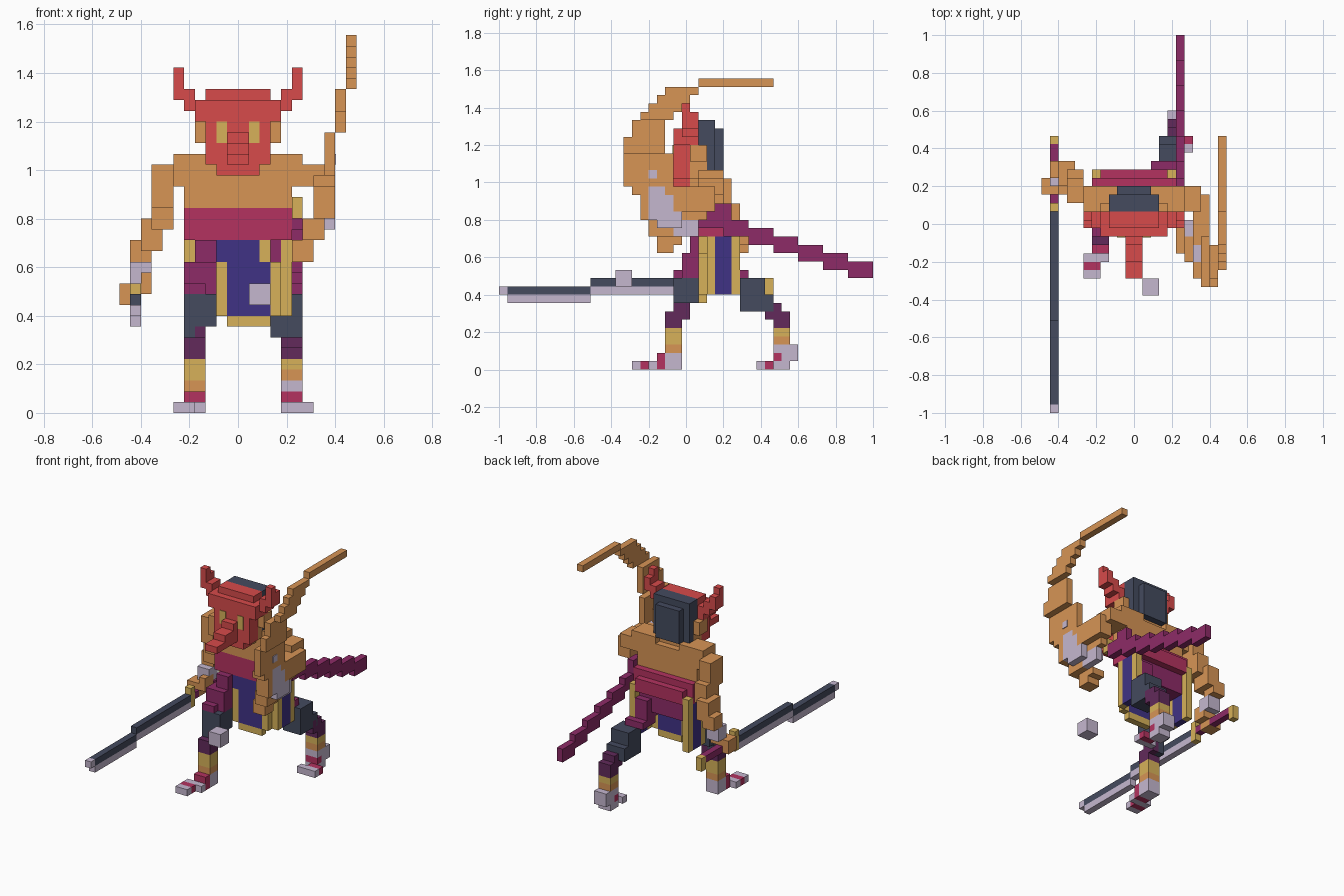
import bpy
import bmesh

UNIT = 2 / 45  # edge of one grid cell

cube = bpy.data.objects.get("Cube")
if cube:
    bpy.data.objects.remove(cube, do_unlink=True)


def material(name, red, green, blue):
    """Flat material from display-space colour, stored as linear."""
    mat = bpy.data.materials.new(name)
    colour = [(c / 255) ** 2.2 for c in (red, green, blue)] + [1]
    mat.use_nodes = True
    mat.diffuse_color = colour
    mat.node_tree.nodes["Principled BSDF"].inputs["Base Color"].default_value = colour
    return mat


skin = material("tan skin", 214, 147, 86)
red = material("mask red", 214, 76, 76)
magenta = material("magenta sash", 178, 54, 96)
purple = material("purple cloth", 140, 47, 103)
plum = material("dark plum", 98, 46, 91)
blue = material("indigo blue", 66, 54, 132)
gold = material("gold trim", 214, 176, 90)
slate = material("dark slate", 70, 76, 95)
pale = material("pale lavender", 196, 182, 206)


def box(name, mat, xs, ys, zs):
    """One block, given as cell ranges along each axis."""
    bm = bmesh.new()
    bmesh.ops.create_cube(bm, size=1)
    for v in bm.verts:
        v.co.x = xs[v.co.x > 0] * UNIT
        v.co.y = (ys[v.co.y > 0] - 0.5) * UNIT
        v.co.z = zs[v.co.z > 0] * UNIT
    mesh = bpy.data.meshes.new(name)
    bm.to_mesh(mesh)
    bm.free()
    mesh.materials.append(mat)
    obj = bpy.data.objects.new(name, mesh)
    bpy.context.collection.objects.link(obj)


def pair(name, mat, xs, ys, zs):
    """The same block on both sides of the body."""
    box("left_" + name, mat, xs, ys, zs)
    box("right_" + name, mat, (-xs[1], -xs[0]), ys, zs)


# Torso
box("chest", skin, (-5, 5), (2, 5), (19, 23))
pair("shoulder", skin, (2, 6), (2, 5), (21, 24))
box("neck", skin, (-2, 2), (1, 4), (22, 25))
box("waist_sash", magenta, (-5, 5), (2, 6), (16, 19))
box("sash_back", magenta, (-4, 4), (6, 7), (16, 18))
box("pelvis", purple, (-4, 4), (3, 6), (13, 16))

# Hanging cloths with gold borders
box("front_cloth_top", blue, (-2, 2), (2, 3), (14, 16))
pair("front_cloth_top_edge", gold, (2, 3), (2, 3), (14, 16))
box("front_cloth", blue, (-1, 3), (2, 3), (9, 14))
box("front_cloth_hem", gold, (-1, 3), (2, 3), (8, 9))
box("front_cloth_right_edge", gold, (-2, -1), (2, 3), (9, 14))
box("front_cloth_left_edge", gold, (3, 4), (2, 3), (9, 14))
pair("side_cloth", blue, (4, 5), (4, 6), (9, 17))
pair("side_cloth_front_edge", gold, (4, 5), (3, 4), (9, 17))
pair("side_cloth_back_edge", gold, (4, 5), (6, 7), (9, 17))

# Head, hair and mask
box("head", skin, (-3, 3), (1, 3), (23, 27))
pair("ear", skin, (3, 4), (1, 3), (25, 27))
box("hair", slate, (-3, 3), (2, 4), (24, 30))
box("hair_back", slate, (-2, 2), (4, 5), (24, 29))
box("mask", red, (-3, 3), (-1, 1), (23, 29))
box("mask_crown", red, (-3, 3), (0, 2), (27, 30))
box("mask_chin", red, (-2, 2), (-1, 1), (22, 23))
pair("mask_eye", gold, (1, 2), (-1.1, -1), (25, 27))
pair("mask_brow", red, (3, 4), (-1, 2), (27, 29))
pair("horn_base", red, (4, 5), (0, 2), (28, 30))
pair("horn_bend", red, (5, 6), (0, 2), (29, 31))
pair("horn_tip", red, (5, 6), (0, 1), (31, 32))
box("nose_base", red, (-1, 1), (-2, -1), (23, 26))
box("nose_middle", red, (-1, 1), (-4, -2), (23, 25))
box("nose_tip", red, (-1, 1), (-6, -4), (23, 24))

# Right arm, swept back and down to the sword
box("right_upper_arm", skin, (-8, -6), (3, 6), (19, 23))
box("right_elbow", skin, (-8, -6), (4, 7), (17, 20))
box("right_forearm", skin, (-9, -7), (5, 8), (15, 18))
box("right_wrist", skin, (-10, -8), (6, 8), (14, 16))
box("right_cuff", pale, (-10, -8), (5, 7), (12, 14))
box("right_thumb", skin, (-9, -8), (4, 6), (11, 13))
box("right_fingers", skin, (-11, -9), (4, 6), (10, 12))

# Left arm, reaching forward
box("left_upper_arm", skin, (6, 8), (2, 5), (21, 23))
box("left_forearm", skin, (7, 9), (-1, 4), (19, 22))
box("left_wrist", skin, (7, 8), (0, 3), (18, 20))
box("left_hand", pale, (7, 8), (-1, 2), (16, 18))
box("left_thumb", pale, (6, 7), (-1, 1), (17, 18))

# Long sword
lane = (-10, -9)
box("sword_tip", pale, lane, (-22, -21), (9, 10))
box("sword_edge_outer", pale, lane, (-21, -11), (8, 9))
box("sword_spine_outer", slate, lane, (-21, -11), (9, 10))
box("sword_edge_inner", pale, lane, (-11, 2), (9, 10))
box("sword_spine_inner", slate, lane, (-11, 2), (10, 11))
box("sword_guard", gold, lane, (2, 3), (9, 12))
box("sword_grip_front", purple, lane, (3, 4), (10, 11))
box("sword_grip_back", purple, lane, (6, 10), (10, 11))
box("sword_pommel", gold, lane, (10, 11), (9, 11))

# Stepped scabbard on the left hip
for i in range(7):
    box("scabbard_step", purple, (5, 6), (2 + 3 * i, 5 + 3 * i), (17 - i, 19 - i))
box("scabbard_rise", purple, (5, 6), (4, 6), (18, 20))
box("scabbard_collar", gold, (5, 6), (1, 2), (18, 20))

# Curved blade: stacked slabs that lean outward with height
slabs = (
    ((5, 7), (-3, -1), (14, 15)),
    ((5, 7), (-3, 0), (15, 16)),
    ((6, 8), (-4, -1), (16, 18)),
    ((7, 9), (-5, -4), (18, 21)),
    ((7, 9), (-6, -4), (21, 22)),
    ((8, 9), (-7, -1), (22, 26)),
    ((9, 10), (-7, -2), (26, 28)),
    ((9, 10), (-6, -2), (28, 30)),
    ((10, 11), (-5, -1), (30, 31)),
    ((10, 11), (-4, 0), (31, 32)),
    ((10, 11), (-3, 1), (32, 33)),
    ((10, 11), (-2, 2), (33, 34)),
    ((10, 11), (2, 11), (34, 35)),
)
for xs, ys, zs in slabs:
    box("curved_blade_slab", skin, xs, ys, zs)
box("curved_blade_panel", pale, (7, 9), (-4, -2), (18, 22))
box("curved_blade_panel_back", pale, (7, 9), (-2, -1), (18, 21))
box("curved_blade_rim", skin, (7, 9), (-2, -1), (21, 22))
box("curved_blade_panel_foot", pale, (8, 9), (-3, 0), (17, 19))
box("curved_blade_spot", pale, (9, 9.1), (-4, -3), (23, 24))

# Right leg, stepping forward
box("right_hip", purple, (-4, -2), (1, 4), (13, 16))
box("right_thigh", purple, (-5, -2), (0, 3), (11, 14))
box("right_thigh_front", purple, (-5, -3), (-1, 1), (11, 12))
box("right_knee", slate, (-5, -2), (-1, 2), (8, 11))
box("right_knee_lower", slate, (-5, -4), (-1, 1), (6, 8))
box("right_shin_top", plum, (-4, -3), (-1, 1), (6, 8))
box("right_shin", plum, (-5, -3), (-2, 0), (5, 7))

# Left leg, stretched back
box("left_hip", purple, (2, 4), (4, 7), (12, 15))
box("left_thigh", purple, (2, 5), (5, 8), (11, 12))
box("left_knee", slate, (3, 6), (7, 10), (8, 11))
box("left_knee_lower", slate, (3, 6), (7, 11), (7, 9))
box("left_shin_top", plum, (4, 6), (10, 12), (6, 8))
box("left_shin", plum, (4, 6), (11, 13), (5, 7))

# Right foot: banded ankle and striped toes
ankle = (-5, -3)
toes = (-6, -4)
box("right_ankle_band", gold, ankle, (-2, 0), (3, 5))
box("right_ankle", skin, ankle, (-2, 0), (2, 3))
box("right_sole", pale, ankle, (-2, 0), (0, 2))
box("right_instep", magenta, ankle, (-3, -2), (0, 2))
box("right_toe_back", pale, (-6, -3), (-4, -3), (0, 1))
box("right_toe_stripe", magenta, toes, (-5, -4), (0, 1))
box("right_toe_tip", pale, toes, (-6, -5), (0, 1))

# Left foot, heel raised
ankle = (4, 6)
box("left_ankle_band", gold, ankle, (11, 13), (4, 5))
box("left_ankle", skin, ankle, (11, 13), (3, 4))
box("left_heel", pale, ankle, (12, 14), (1, 3))
box("left_foot_top", pale, ankle, (11, 12), (2, 3))
box("left_instep", magenta, ankle, (11, 12), (1, 2))
box("left_sole", pale, ankle, (11, 13), (0, 1))
box("left_toe_stripe", magenta, (5, 7), (10, 11), (0, 1))
box("left_toe_tip", pale, (4, 7), (9, 10), (0, 1))

# Loose block in front of the cloth
box("floating_block", pale, (1, 3), (-8, -6), (10, 12))
